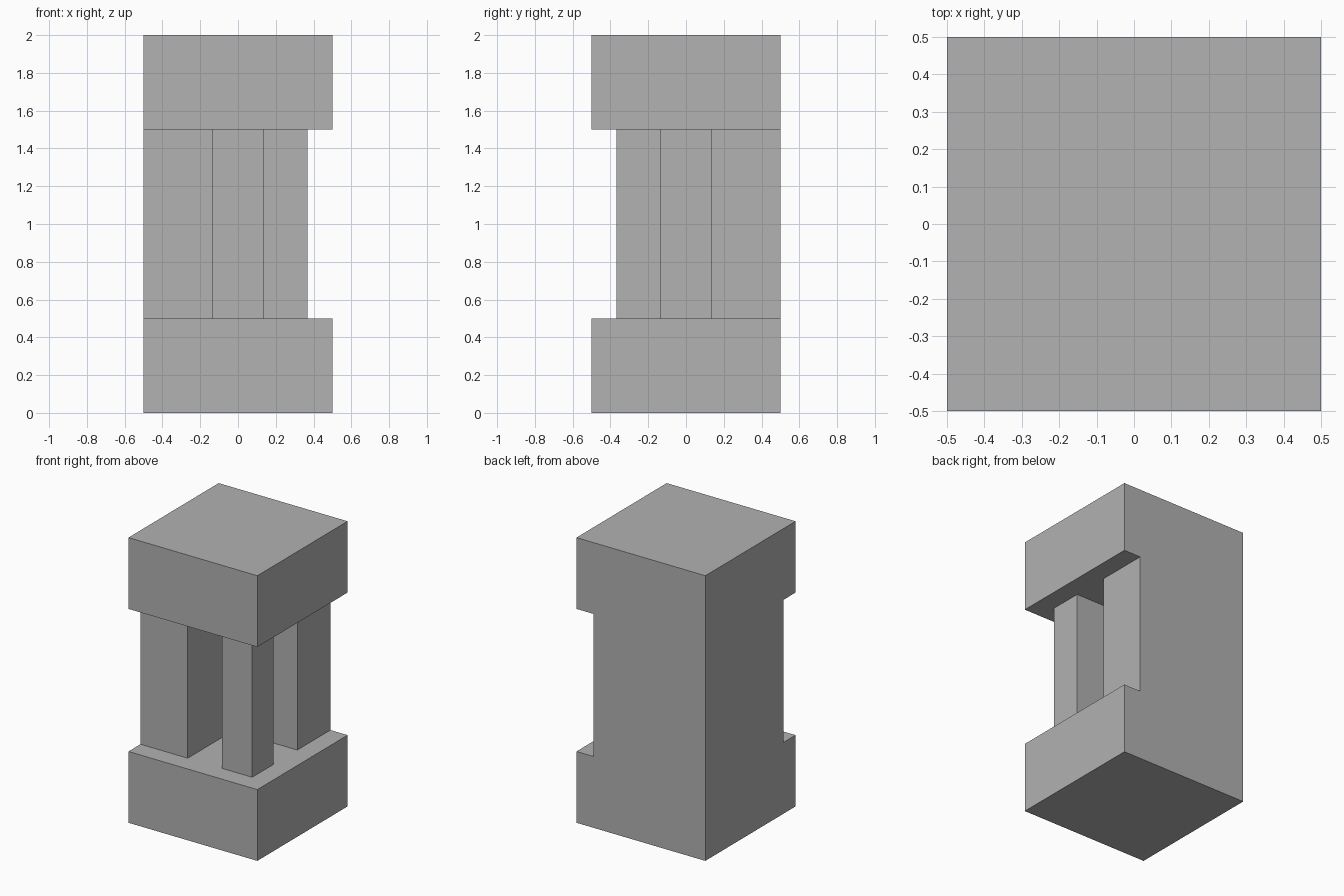
import bpy
import bmesh

cube = bpy.data.objects.get("Cube")
if cube:
    bpy.data.objects.remove(cube, do_unlink=True)

HALF = 0.5       # half width of the block
INSET = 0.367    # outer faces of the column and wall ends
GAP = 0.133      # half width of the passage between column and walls
LOW, HIGH, TOP = 0.5, 1.5, 2.0

grey = bpy.data.materials.new("stone_grey")
grey.use_nodes = True
colour = (0.445, 0.445, 0.445, 1)
grey.diffuse_color = colour
grey.node_tree.nodes["Principled BSDF"].inputs["Base Color"].default_value = colour


def prism(name, outline, z0, z1):
    """Extrude a flat outline from z0 up to z1."""
    bm = bmesh.new()
    face = bm.faces.new([bm.verts.new((x, y, z0)) for x, y in outline])
    result = bmesh.ops.extrude_face_region(bm, geom=[face])
    for item in result["geom"]:
        if isinstance(item, bmesh.types.BMVert):
            item.co.z = z1
    bmesh.ops.recalc_face_normals(bm, faces=bm.faces)
    mesh = bpy.data.meshes.new(name)
    bm.to_mesh(mesh)
    bm.free()
    mesh.materials.append(grey)
    obj = bpy.data.objects.new(name, mesh)
    bpy.context.collection.objects.link(obj)
    return obj


def rectangle(x0, x1, y0, y1):
    return [(x0, y0), (x1, y0), (x1, y1), (x0, y1)]


# Solid block: base, cap and the two rear walls
block = prism("block", rectangle(-HALF, HALF, -HALF, HALF), 0, TOP)

# Opening around the free corner, leaving an L of walls at the left and back
FAR = 1.0
opening = prism("opening_cutter", [
    (-FAR, -FAR), (FAR, -FAR), (FAR, FAR), (INSET, FAR),
    (INSET, GAP), (-GAP, GAP), (-GAP, -INSET), (-FAR, -INSET),
], LOW, HIGH)
opening.hide_render = True

cut = block.modifiers.new("opening", "BOOLEAN")
cut.operation = "DIFFERENCE"
cut.solver = "EXACT"
cut.object = opening
bpy.context.view_layer.objects.active = block
bpy.ops.object.modifier_apply(modifier=cut.name)
bpy.data.objects.remove(opening, do_unlink=True)

# Free-standing square column at the front corner
prism("corner_column", rectangle(GAP, INSET, -INSET, -GAP), LOW, HIGH)
